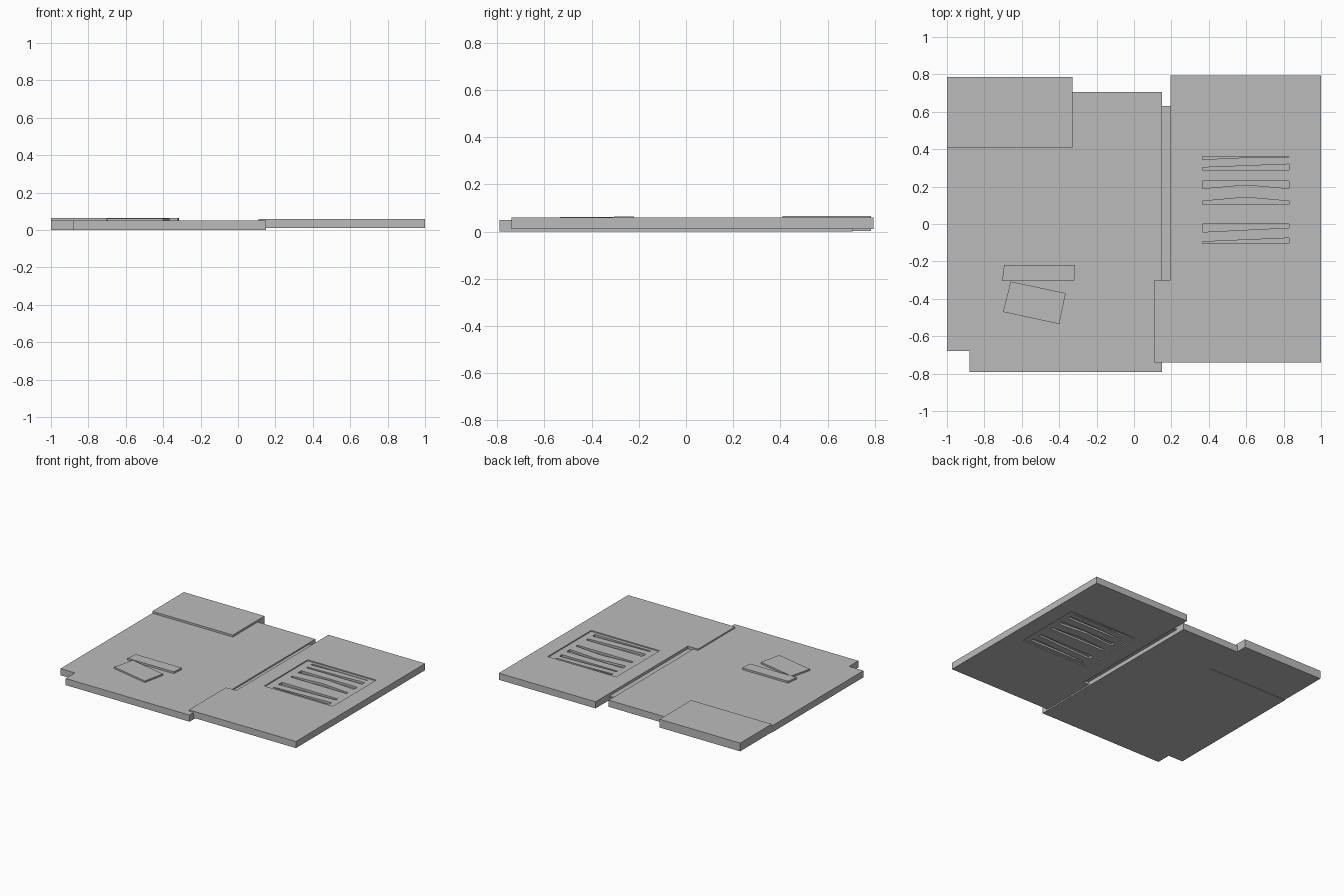
import bpy, bmesh

if "Cube" in bpy.data.objects:
    bpy.data.objects.remove(bpy.data.objects["Cube"])

grey = bpy.data.materials.new("plain grey")
grey.diffuse_color = (0.5, 0.5, 0.5, 1)
grey.use_nodes = True
grey.node_tree.nodes["Principled BSDF"].inputs["Base Color"].default_value = grey.diffuse_color


def prism(name, pts, z0, z1):
    """Extrude a flat outline between two heights."""
    bm = bmesh.new()
    f = bm.faces.new([bm.verts.new((x, y, z0)) for x, y in pts])
    r = bmesh.ops.extrude_face_region(bm, geom=[f])
    for v in r["geom"]:
        if isinstance(v, bmesh.types.BMVert):
            v.co.z = z1
    bmesh.ops.recalc_face_normals(bm, faces=bm.faces[:])
    me = bpy.data.meshes.new(name)
    bm.to_mesh(me)
    bm.free()
    me.materials.append(grey)
    ob = bpy.data.objects.new(name, me)
    bpy.context.collection.objects.link(ob)
    return ob


def rect(x0, x1, y0, y1):
    return [(x0, y0), (x1, y0), (x1, y1), (x0, y1)]


def carve(target, cutters):
    """Subtract the cutters, bake the result and remove them."""
    for c in cutters:
        c.hide_render = True
        m = target.modifiers.new("cut", 'BOOLEAN')
        m.operation = 'DIFFERENCE'
        m.solver = 'EXACT'
        m.object = c
    dg = bpy.context.evaluated_depsgraph_get()
    me = bpy.data.meshes.new_from_object(target.evaluated_get(dg))
    target.modifiers.clear()
    target.data = me
    for c in cutters:
        bpy.data.objects.remove(c)


# left floor slab with its corner notches
prism("left_slab", [(-1, -0.68), (-0.88, -0.68), (-0.88, -0.79), (0.15, -0.79),
                    (0.15, 0.705), (-0.33, 0.705), (-0.33, 0.41), (-1, 0.41)], 0, 0.05)

# raised block in the back left corner
prism("raised_corner", rect(-1, -0.33, 0.41, 0.785), 0.003, 0.065)

# thin strip bridging the seam between the slabs
prism("seam_strip", rect(0.15, 0.195, -0.3, 0.63), 0.03, 0.04)

# right floor slab, slightly higher, overlapping the left one at the front
right = prism("right_slab", [(0.11, -0.74), (1, -0.74), (1, 0.795), (0.195, 0.795),
                             (0.195, -0.3), (0.11, -0.3)], 0.01, 0.06)

# grille: shallow pocket above and below, with uneven slots
slots = [
    [(0.365, 0.345), (0.6, 0.356), (0.83, 0.357), (0.83, 0.362), (0.365, 0.362)],
    [(0.365, 0.29), (0.83, 0.29), (0.83, 0.32), (0.365, 0.302)],
    [(0.365, 0.19), (0.6, 0.21), (0.83, 0.19), (0.83, 0.23), (0.365, 0.23)],
    [(0.365, 0.105), (0.83, 0.105), (0.83, 0.122), (0.6, 0.143), (0.365, 0.122)],
    [(0.365, -0.043), (0.83, -0.02), (0.83, 0.0), (0.365, 0.0)],
    [(0.365, -0.105), (0.83, -0.105), (0.83, -0.075), (0.365, -0.095)],
]
cutters = [prism("pocket_top", rect(0.31, 0.88, -0.13, 0.385), 0.052, 0.1),
           prism("pocket_bottom", rect(0.31, 0.88, -0.13, 0.385), -0.05, 0.018)]
cutters += [prism("slot_cutter", s, -0.1, 0.2) for s in slots]
carve(right, cutters)
prism("grille_backing", rect(0.35, 0.845, -0.115, 0.37), 0.032, 0.036)

# two loose tiles on the left slab
prism("straight_tile", [(-0.705, -0.305), (-0.32, -0.305), (-0.315, -0.22), (-0.695, -0.22)],
      0.048, 0.064)
prism("crooked_tile", [(-0.70, -0.47), (-0.40, -0.535), (-0.365, -0.37), (-0.66, -0.307)],
      0.048, 0.062)
